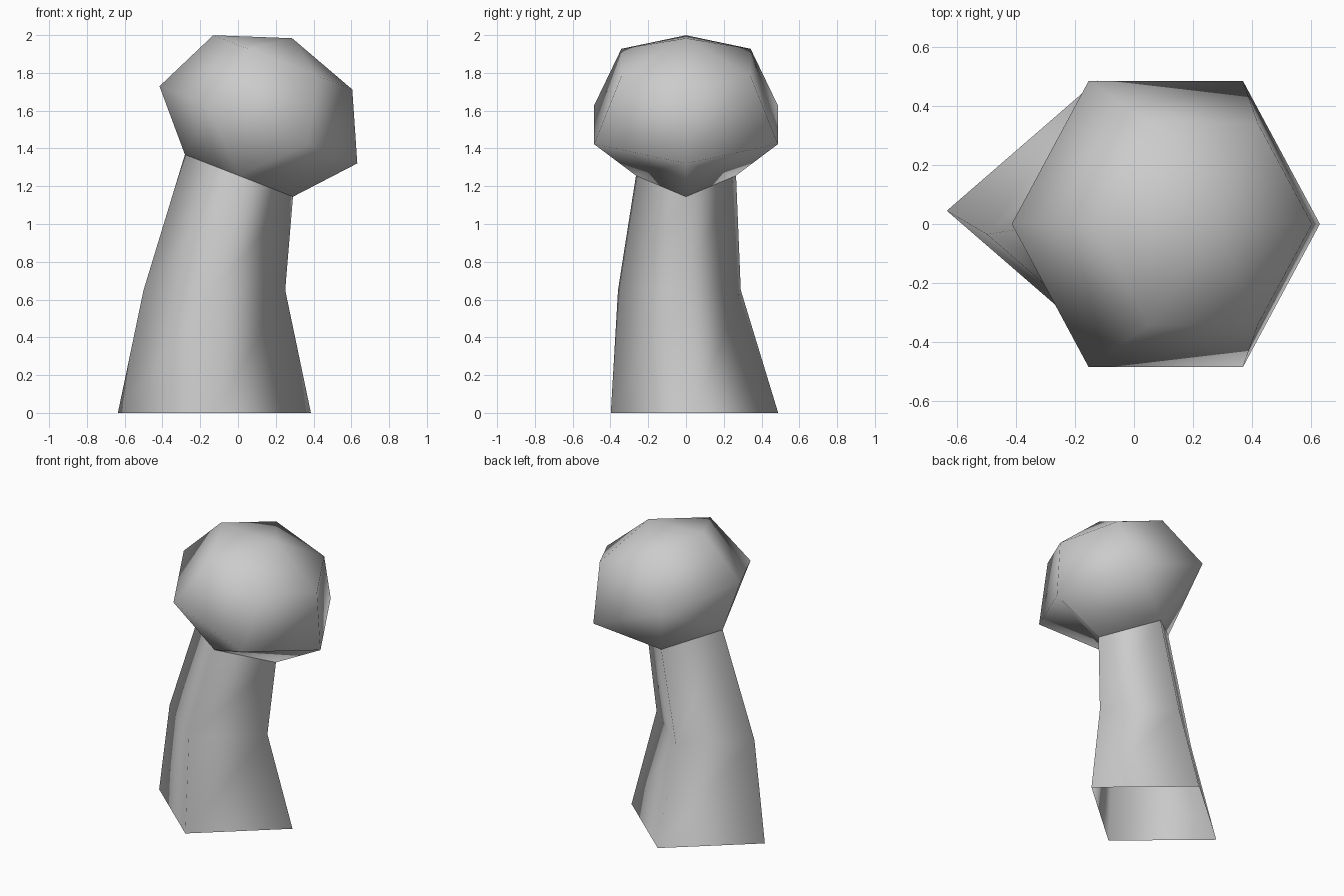
import bpy, bmesh
from math import radians, sin, cos, tau
from mathutils import Matrix, Vector

if "Cube" in bpy.data.objects:
    bpy.data.objects.remove(bpy.data.objects["Cube"])

TILT = radians(21.3)

grey = bpy.data.materials.new("plain grey")
grey.use_nodes = True
colour = (0.6, 0.6, 0.6, 1)
grey.diffuse_color = colour
grey.node_tree.nodes["Principled BSDF"].inputs["Base Color"].default_value = colour


def ring(bm, sides, centre, rx, ry, height=0, tilt=0):
    """Add a ring of vertices, tilted about the y axis at its centre."""
    frame = Matrix.Translation(centre) @ Matrix.Rotation(tilt, 4, 'Y')
    angles = [tau * i / sides for i in range(sides)]
    return [bm.verts.new(frame @ Vector((rx * cos(a), ry * sin(a), height)))
            for a in angles]


def bridge(bm, low, high):
    """Join two rings of equal count with quads."""
    n = len(low)
    for i in range(n):
        j = (i + 1) % n
        bm.faces.new((low[i], low[j], high[j], high[i]))


def finish(bm, name):
    bmesh.ops.recalc_face_normals(bm, faces=bm.faces)
    for face in bm.faces:
        face.smooth = True
    mesh = bpy.data.meshes.new(name)
    bm.to_mesh(mesh)
    bm.free()
    mesh.materials.append(grey)
    bpy.context.collection.objects.link(bpy.data.objects.new(name, mesh))


def neck_ring(bm):
    return ring(bm, 4, (0.005, 0, 1.256), 0.307, 0.265, tilt=TILT)


# Stem: bent four-sided tube, open at the bottom
bm = bmesh.new()
base = ring(bm, 4, (-0.125, 0.045, 0), 0.511, 0.443)
middle = ring(bm, 4, (-0.125, -0.035, 0.65), 0.375, 0.325)
bridge(bm, base, middle)
bridge(bm, middle, neck_ring(bm))
finish(bm, "stem")

# Cap: tilted six-sided dome
bm = bmesh.new()
centre = (0.108, 0, 1.525)
rim = ring(bm, 6, centre, 0.562, 0.562, tilt=TILT)
shoulder = ring(bm, 6, centre, 0.395, 0.395, 0.355, TILT)
bridge(bm, rim, shoulder)
pole = ring(bm, 1, centre, 0, 0, 0.492, TILT)[0]
for i in range(6):
    bm.faces.new((shoulder[i], shoulder[(i + 1) % 6], pole))

# Cap underside: six-sided rim narrowing to the four-sided neck
right, back, left, front = neck_ring(bm)
for side, a, b in ((back, 1, 2), (front, 5, 4)):
    bm.faces.new((rim[0], rim[a], side, right))
    bm.faces.new((rim[a], rim[b], side))
    bm.faces.new((rim[b], rim[3], left, side))
finish(bm, "cap")
